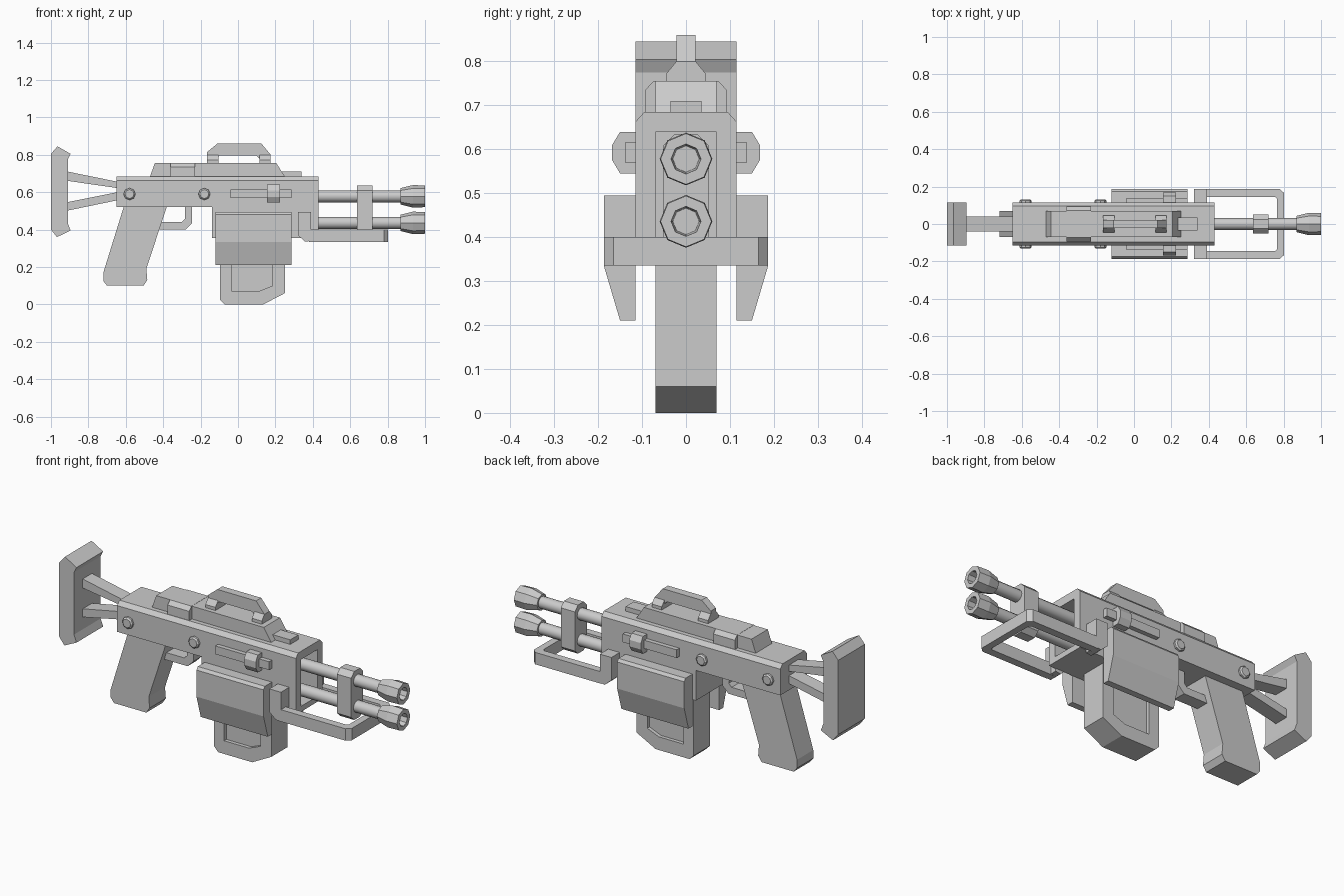
import bpy, bmesh, math
from mathutils import Vector

if "Cube" in bpy.data.objects:
    bpy.data.objects.remove(bpy.data.objects["Cube"])

AX = {'x': lambda p, d: (d, p[0], p[1]),
      'y': lambda p, d: (p[0], d, p[1]),
      'z': lambda p, d: (p[0], p[1], d)}


def finish(name, bm):
    bmesh.ops.recalc_face_normals(bm, faces=bm.faces)
    me = bpy.data.meshes.new(name)
    bm.to_mesh(me)
    bm.free()
    ob = bpy.data.objects.new(name, me)
    bpy.context.collection.objects.link(ob)
    return ob


def prism(name, pts, axis, a, b):
    """Extrude a 2D outline along an axis from a to b."""
    bm = bmesh.new()
    lo = [bm.verts.new(AX[axis](p, a)) for p in pts]
    hi = [bm.verts.new(AX[axis](p, b)) for p in pts]
    bm.faces.new(lo)
    bm.faces.new(hi)
    n = len(pts)
    for i in range(n):
        j = (i + 1) % n
        bm.faces.new((lo[i], lo[j], hi[j], hi[i]))
    return finish(name, bm)


def box(name, x0, x1, y0, y1, z0, z1):
    return prism(name, [(x0, y0), (x1, y0), (x1, y1), (x0, y1)], 'z', z0, z1)


def lathe(name, profile, axis, centre, n, smooth=False):
    """Stack rings of (distance, radius) along an axis and cap both ends."""
    bm = bmesh.new()
    rings = []
    for d, r in profile:
        rings.append([bm.verts.new(AX[axis]((centre[0] + r * math.cos(2 * math.pi * k / n),
                                             centre[1] + r * math.sin(2 * math.pi * k / n)), d))
                      for k in range(n)])
    for r0, r1 in zip(rings, rings[1:]):
        for k in range(n):
            m = (k + 1) % n
            bm.faces.new((r0[k], r0[m], r1[m], r1[k]))
    bm.faces.new(rings[0])
    bm.faces.new(rings[-1])
    ob = finish(name, bm)
    if smooth:
        for p in ob.data.polygons:
            p.use_smooth = len(p.vertices) == 4
    return ob


def cut(ob, cutter):
    m = ob.modifiers.new("cut", 'BOOLEAN')
    m.operation = 'DIFFERENCE'
    m.solver = 'EXACT'
    m.object = cutter
    cutter.hide_render = True
    cutter.hide_viewport = True


def sym(half):
    """Mirror a half outline (positive side) across zero."""
    return half + [(-u, v) for u, v in reversed(half)]


# Receiver with hollow front
upper = prism("receiver", sym([(.115, .52), (.115, .663), (.095, .685)]), 'x', -.65, .43)
lower = box("lower_receiver", -.14, .43, -.115, .115, .355, .52)
bore = box("front_cutter", .22, .5, -.07, .07, .385, .64)
cut(upper, bore)
cut(lower, bore)

# Top cover, side lugs and front sight block
prism("top_cover", [(-.47, .685), (-.445, .755), (.205, .755), (.25, .685)], 'y', -.07, .07)
prism("cover_lugs", sym([(.093, .68), (.093, .735), (.073, .756)]), 'x', -.36, -.23)
box("front_sight_block", .22, .34, -.035, .035, .68, .71)

# Carry handle
prism("carry_handle", [(-.165, .75), (-.165, .815), (-.11, .86), (.125, .86), (.175, .80),
                       (.175, .75), (.115, .75), (.115, .78), (.10, .795), (-.10, .795),
                       (-.11, .78), (-.11, .75)], 'y', -.022, .022)
for x in (-.165, .115):
    prism("handle_foot", sym([(.045, .75), (.045, .772), (.022, .80)]), 'x', x, x + .06)

# Stock
prism("butt_plate", [(-.965, .845), (-.895, .805), (-.91, .775), (-.91, .435), (-.895, .395),
                     (-.968, .36), (-1, .49), (-1, .72)][:5]
      + [(-.968, .36), (-1, .40), (-1, .805)], 'y', -.115, .115)
prism("upper_strut", [(-.92, .712), (-.63, .653), (-.63, .62), (-.92, .662)], 'y', -.04, .04)
prism("lower_strut", [(-.92, .545), (-.63, .603), (-.63, .56), (-.92, .5)], 'y', -.04, .04)

# Grip and trigger guard
prism("grip", [(-.61, .525), (-.38, .525), (-.49, .19), (-.485, .13), (-.505, .10),
               (-.70, .10), (-.72, .125), (-.72, .17)], 'y', -.07, .07)
prism("trigger_guard", [(-.245, .525), (-.245, .435), (-.28, .40), (-.43, .40), (-.43, .44),
                        (-.30, .44), (-.283, .458), (-.283, .525)], 'y', -.035, .035)

# Magazine with recessed side panels
mag = prism("magazine", [(-.095, .37), (-.095, .025), (-.07, 0), (.135, 0), (.25, .06),
                         (.25, .37)], 'y', -.07, .07)
for s in (-1, 1):
    cut(mag, prism("panel_cutter", [(-.035, .30), (-.035, .072), (.115, .072), (.185, .10),
                                    (.185, .30)], 'y', s * .05, s * .1))

# Parts on both sides
for s in (-1, 1):
    prism("side_cover", [(s * y, z) for y, z in [(.115, .21), (.15, .21), (.187, .335),
                         (.187, .48), (.175, .495), (.115, .495)]], 'x', -.12, .285)
    box("slide_rail", -.04, .285, s * .11, s * .139, .57, .615)
    prism("slide_knob", [(s * y, z) for y, z in [(.11, .545), (.15, .545), (.168, .575),
                         (.168, .61), (.15, .64), (.11, .64)]], 'x', .155, .225)
    for x in (-.58, -.18):
        lathe("pin", [(s * .11, .032), (s * .125, .032), (s * .132, .024)], 'y', (x, .59), 8)
    prism("guard_bracket", [(.32, .495), (.39, .495), (.39, .34), (.36, .335), (.32, .37)],
          'y', s * .112, s * .187)

# Front hand guard loop
prism("hand_guard", [(.38, .187), (.78, .187), (.803, .165), (.803, -.165), (.78, -.187),
                     (.38, -.187), (.38, -.145), (.755, -.145), (.765, -.135), (.765, .135),
                     (.755, .145), (.38, .145)], 'z', .335, .40)

# Twin barrels with flared muzzles
for z in (.578, .436):
    lathe("barrel", [(.22, .032), (.88, .032)], 'x', (0, z), 12, True)
    lathe("muzzle", [(.87, .044), (.935, .06), (1, .058), (1, .034), (.9, .03)], 'x', (0, z), 8)
prism("barrel_clamp", sym([(.025, .37), (.052, .395), (.052, .608), (.025, .635)]), 'x', .635, .72)
